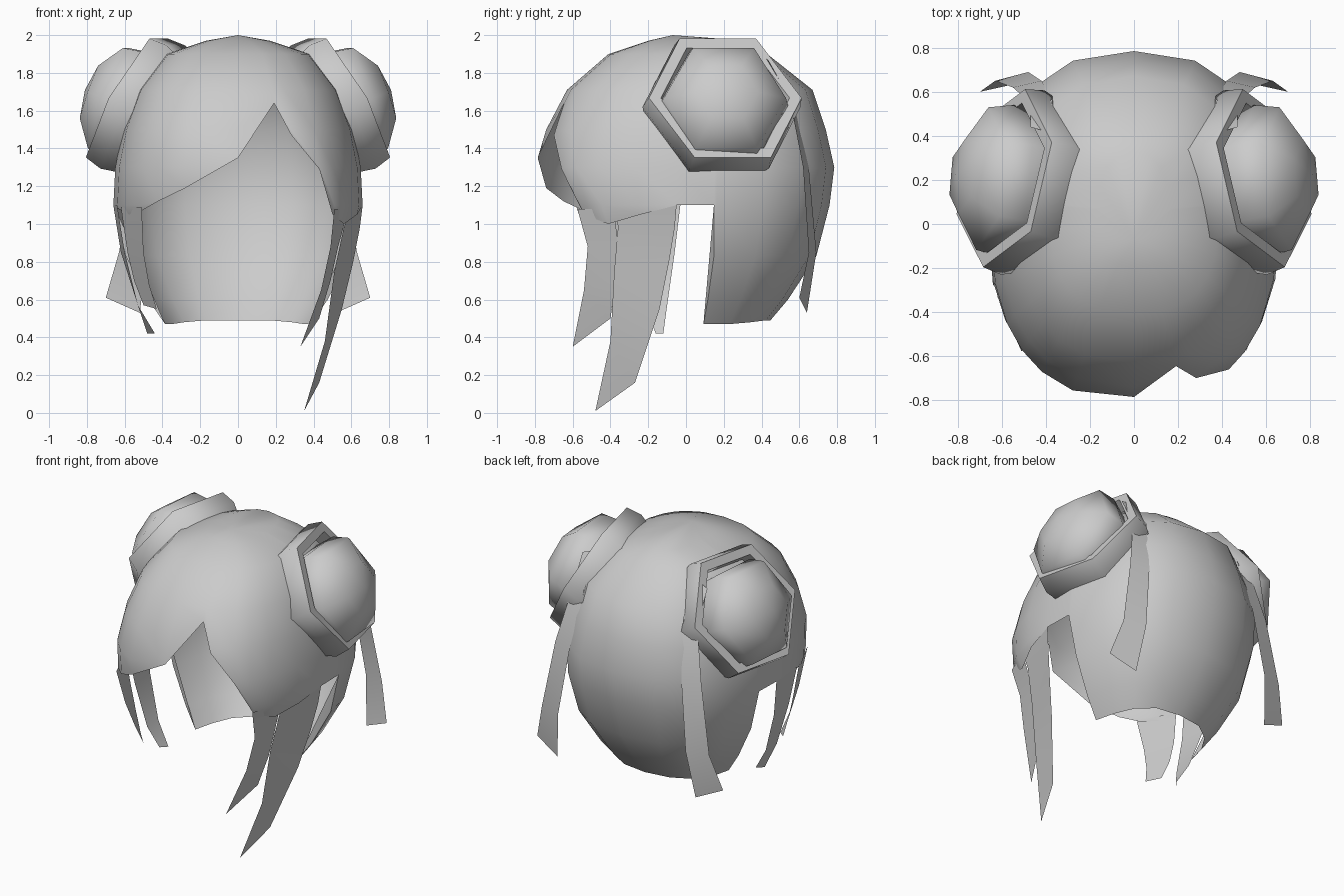
import bpy, bmesh, math
from mathutils import Vector

if "Cube" in bpy.data.objects:
    bpy.data.objects.remove(bpy.data.objects["Cube"])

mat = bpy.data.materials.new("hair grey")
mat.diffuse_color = (0.6, 0.6, 0.6, 1)
mat.use_nodes = True
mat.node_tree.nodes["Principled BSDF"].inputs["Base Color"].default_value = mat.diffuse_color


def make(name, verts, faces, angle=60):
    me = bpy.data.meshes.new(name)
    me.from_pydata(verts, [], faces)
    bm = bmesh.new()
    bm.from_mesh(me)
    bmesh.ops.remove_doubles(bm, verts=bm.verts, dist=0.0005)
    bmesh.ops.recalc_face_normals(bm, faces=bm.faces)
    bm.to_mesh(me)
    bm.free()
    me.materials.append(mat)
    ob = bpy.data.objects.new(name, me)
    bpy.context.collection.objects.link(ob)
    bpy.ops.object.select_all(action='DESELECT')
    bpy.context.view_layer.objects.active = ob
    ob.select_set(True)
    bpy.ops.object.shade_smooth_by_angle(angle=math.radians(angle))
    return ob


# Scalp hair: rings of (height, half width, front depth, back depth)
RINGS = [(2.0, 0, 0.07, -0.07), (1.97, .17, .2, .33), (1.9, .38, .41, .43),
         (1.71, .53, .63, .67), (1.5, .61, .74, .74), (1.3, .65, .8, .785),
         (1.1, .66, .77, .76), (.83, .6, .62, .69), (.6, .48, .42, .54),
         (.47, .39, .38, .43)]
# Hem: (angle around the head, lowest height)
HEM = [(-90, 1.35), (-74, 1.64), (-67, 1.47), (-52.5, 1.29), (-43, 1.05),
       (-31, 1.0), (-15, 1.05), (-2, 1.1), (8, 1.1), (9, .47), (28, .47),
       (48, .48), (69, .49), (90, .49), (111, .49), (132, .48), (152, .47),
       (171, .47), (172, 1.1), (182, 1.1), (196, 1.08), (210, 1.05),
       (222, 1.07), (234, 1.12), (249, 1.19)]


def ring_at(z):
    for a, b in zip(RINGS, RINGS[1:]):
        if z >= b[0]:
            t = (a[0] - z) / (a[0] - b[0])
            return [p + (q - p) * t for p, q in zip(a, b)]
    return RINGS[-1]


def scalp_point(deg, z):
    z, a, front, back = ring_at(z)
    c, s = math.cos(math.radians(deg)), math.sin(math.radians(deg))
    x = a * math.copysign(abs(c) ** .83, c)
    k = abs(s) ** .83
    y = back * k if s > 0 else -front * k
    if z > 1.97:                      # crown closes on one point
        t = (2 - z) / .03
        y = y * t - .07 * (1 - t)
    return (x, y, z)


verts = [scalp_point(d, max(r[0], hem)) for d, hem in HEM for r in RINGS]
n, m = len(RINGS), len(HEM)
faces = [(c * n + r, c * n + r + 1, (c + 1) % m * n + r + 1, (c + 1) % m * n + r)
         for c in range(m) for r in range(n - 1)]
make("scalp_hair", verts, faces)


# Flat locks and ribbons between two edge lines
def strip(name, left, right):
    k = len(left)
    return make(name, left + right,
                [(i, i + 1, k + i + 1, k + i) for i in range(k - 1)])


strip("right_side_lock",
      [(.60, -.37, 1.1), (.56, -.36, .98), (.51, -.38, .75), (.46, -.40, .38), (.35, -.48, .01)],
      [(.66, -.05, 1.1), (.645, -.06, .98), (.61, -.09, .8), (.55, -.14, .55), (.43, -.27, .16)])
strip("right_front_lock",
      [(.51, -.575, 1.08), (.49, -.52, .88), (.44, -.54, .65), (.33, -.60, .35)],
      [(.585, -.38, 1.08), (.53, -.36, .88), (.49, -.37, .7), (.43, -.40, .5)])
strip("left_side_lock",
      [(-.64, -.28, 1.1), (-.60, -.25, .85), (-.53, -.22, .57), (-.48, -.16, .42)],
      [(-.66, -.03, 1.1), (-.62, -.06, .85), (-.53, -.10, .57), (-.44, -.12, .42)])
strip("left_front_lock",
      [(-.51, -.58, 1.09), (-.50, -.50, .85), (-.47, -.44, .68), (-.43, -.40, .55)],
      [(-.62, -.33, 1.09), (-.585, -.31, .85), (-.55, -.31, .7), (-.50, -.33, .57)])


# Six sided turned shapes around a tilted axis
def turned(name, side, centre, axis, profile):
    c, a = Vector(centre), Vector(axis).normalized()
    u = a.cross(Vector((0, 0, 1))).normalized()
    v = u.cross(a)
    pts = []
    for h, r in profile:
        for i in range(6):
            t = i * math.pi / 3
            p = c + a * h + (u * math.cos(t) + v * math.sin(t)) * r
            pts.append((p.x * side, p.y, p.z))
    fs = [(j * 6 + i, j * 6 + (i + 1) % 6, j * 6 + 6 + (i + 1) % 6, j * 6 + 6 + i)
          for j in range(len(profile) - 1) for i in range(6)]
    return make(name, pts, fs, 65)


for side, label in ((1, "right"), (-1, "left")):
    turned(label + "_bun", side, (.5, .19, 1.6), (.94, .08, .33),
           [(-.05, .30), (.08, .345), (.2, .325), (.3, .17), (.33, 0)])
    turned(label + "_bun_band", side, (.47, .18, 1.60), (.85, .2, .48),
           [(-.1, .38), (.04, .43), (.14, .415), (.14, .35), (.06, .33)])
    strip(label + "_ribbon",
          [(x * side, y, z) for x, y, z in
           ((.40, .42, 1.88), (.37, .56, 1.68), (.42, .65, 1.3), (.48, .69, .85), (.52, .64, .53))],
          [(x * side, y, z) for x, y, z in
           ((.47, .44, 1.86), (.47, .55, 1.66), (.55, .62, 1.3), (.63, .65, .85), (.70, .6, .61))])
